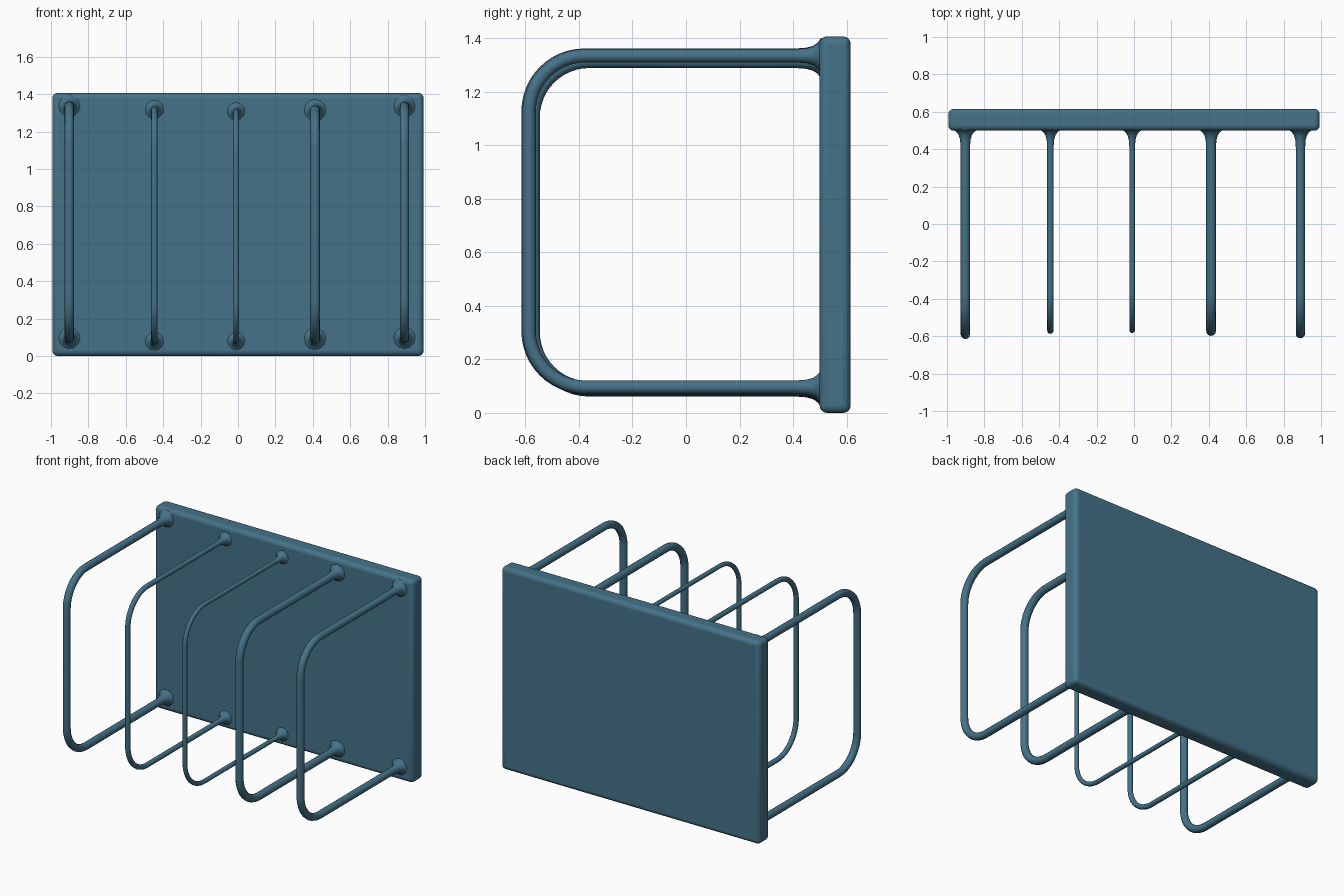
import bpy
import math

if "Cube" in bpy.data.objects:
    bpy.data.objects.remove(bpy.data.objects["Cube"])

blue = bpy.data.materials.new("blue_coating")
blue.diffuse_color = (0.06, 0.17, 0.25, 1)
blue.use_nodes = True
blue.node_tree.nodes["Principled BSDF"].inputs["Base Color"].default_value = blue.diffuse_color


# Back panel: thick slab with softened edges
bpy.ops.mesh.primitive_cube_add(size=1, location=(0, 0.557, 0.703))
panel = bpy.context.object
panel.name = "back_panel"
panel.scale = (1.985, 0.116, 1.406)
bpy.ops.object.transform_apply(location=False, rotation=False, scale=True)
bevel = panel.modifiers.new("soft_edges", "BEVEL")
bevel.width = 0.028
bevel.segments = 4
panel.data.materials.append(blue)
bpy.ops.object.shade_smooth_by_angle(angle=math.radians(40))


def wire_loop(name, x, rod, front, bottom, top, corner=0.21):
    """U-shaped rod with rounded corners, flaring where it meets the panel."""
    # Flared root, given as (y, radius)
    root = [(0.53, rod + 0.045), (0.503, rod + 0.038), (0.492, rod + 0.022),
            (0.475, rod + 0.010), (0.45, rod + 0.003), (0.41, rod)]
    path = [(y, top, r) for y, r in root]
    # Upper and lower front corners
    for cz, start in ((top - corner, 90), (bottom + corner, 180)):
        for i in range(13):
            a = math.radians(start + 90 * i / 12)
            path.append((front + corner + corner * math.cos(a),
                         cz + corner * math.sin(a), rod))
    path += [(y, bottom, r) for y, r in reversed(root)]

    curve = bpy.data.curves.new(name, "CURVE")
    curve.dimensions = "3D"
    curve.bevel_depth = 1.0
    curve.bevel_resolution = 4
    curve.use_fill_caps = True
    spline = curve.splines.new("POLY")
    spline.points.add(len(path) - 1)
    for p, (y, z, r) in zip(spline.points, path):
        p.co = (x, y, z, 1)
        p.radius = r
    obj = bpy.data.objects.new(name, curve)
    bpy.context.collection.objects.link(obj)
    bpy.ops.object.select_all(action="DESELECT")
    obj.select_set(True)
    bpy.context.view_layer.objects.active = obj
    bpy.ops.object.convert(target="MESH")
    obj = bpy.context.object
    obj.name = name
    obj.data.materials.clear()
    obj.data.materials.append(blue)
    bpy.ops.object.shade_smooth_by_angle(angle=math.radians(40))


# Five divider loops, the inner ones slimmer and slightly set back
wire_loop("left_outer_loop", -0.902, 0.025, -0.590, 0.096, 1.336)
wire_loop("left_inner_loop", -0.447, 0.017, -0.570, 0.078, 1.318)
wire_loop("middle_loop", -0.010, 0.015, -0.568, 0.080, 1.308)
wire_loop("right_inner_loop", 0.412, 0.026, -0.572, 0.092, 1.314)
wire_loop("right_outer_loop", 0.890, 0.025, -0.586, 0.096, 1.334)
